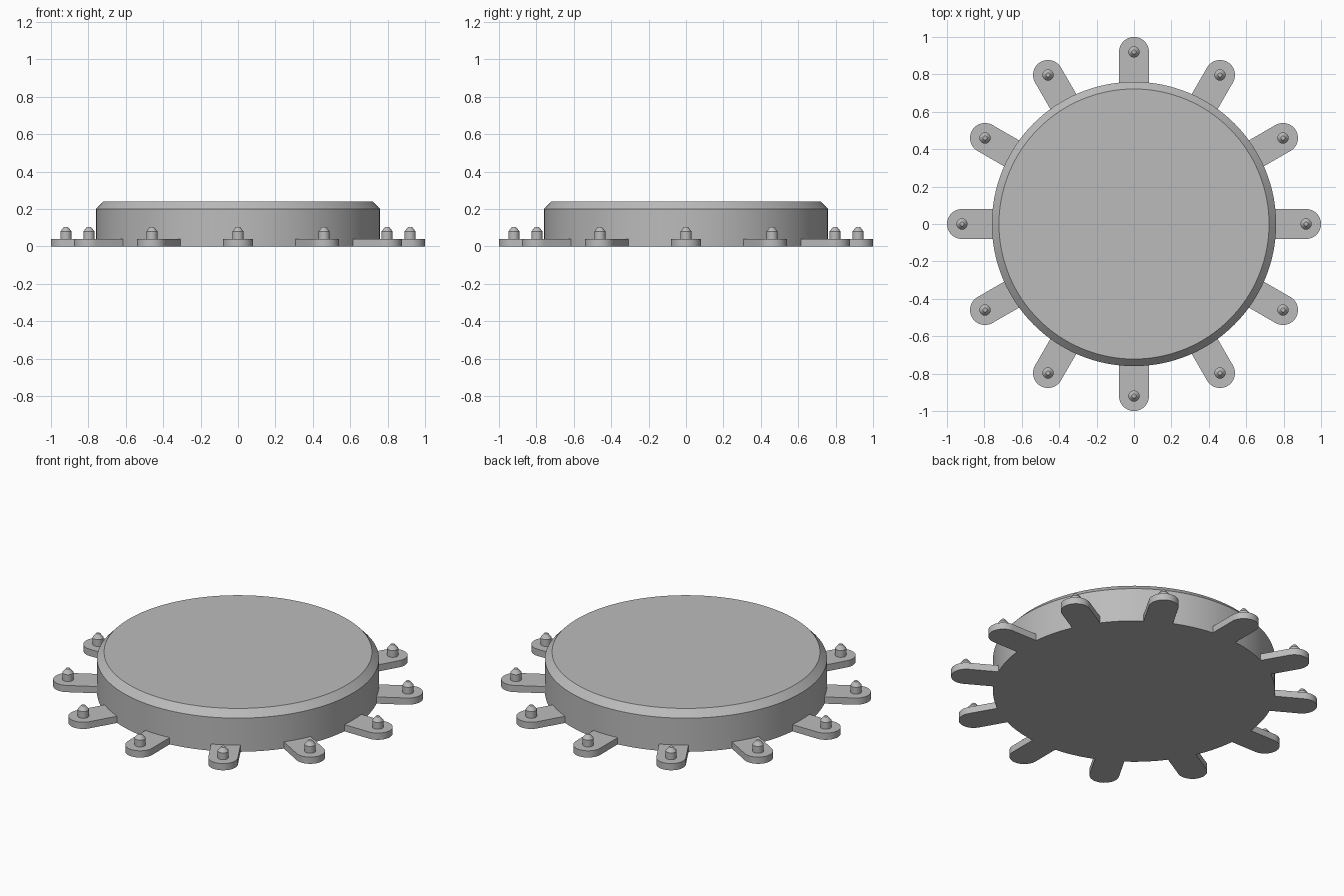
import bpy, bmesh, math
from mathutils import Matrix

if "Cube" in bpy.data.objects:
    bpy.data.objects.remove(bpy.data.objects["Cube"])

grey = bpy.data.materials.new("plain_grey")
grey.diffuse_color = (0.5, 0.5, 0.5, 1)
grey.use_nodes = True
grey.node_tree.nodes["Principled BSDF"].inputs["Base Color"].default_value = grey.diffuse_color


def finish(bm, name):
    bmesh.ops.recalc_face_normals(bm, faces=bm.faces)
    mesh = bpy.data.meshes.new(name)
    bm.to_mesh(mesh)
    bm.free()
    mesh.materials.append(grey)
    obj = bpy.data.objects.new(name, mesh)
    bpy.context.collection.objects.link(obj)
    bpy.ops.object.select_all(action='DESELECT')
    obj.select_set(True)
    bpy.context.view_layer.objects.active = obj
    bpy.ops.object.shade_smooth_by_angle(angle=math.radians(25))
    return obj


def turned(bm, profile, sides, x=0.0):
    """Stack of rings (radius, z) with capped ends, centred at x."""
    rings = []
    for r, z in profile:
        rings.append([bm.verts.new((x + r * math.cos(math.tau * i / sides),
                                    r * math.sin(math.tau * i / sides), z))
                      for i in range(sides)])
    for low, high in zip(rings, rings[1:]):
        for i in range(sides):
            j = (i + 1) % sides
            bm.faces.new((low[i], low[j], high[j], high[i]))
    bm.faces.new(rings[0][::-1])
    bm.faces.new(rings[-1])


# Round body with chamfered top edge
bm = bmesh.new()
turned(bm, [(0.76, 0), (0.76, 0.2), (0.722, 0.24)], 128)
finish(bm, "body")

# Dimensions of the tabs around the rim
HALF, CENTRE, THICK = 0.08, 0.92, 0.04
for k in range(12):
    spin = Matrix.Rotation(math.tau * k / 12, 4, 'Z')

    # Rounded tab, its inner end following the body wall
    bm = bmesh.new()
    outline = [(CENTRE + HALF * math.cos(a), HALF * math.sin(a))
               for a in (math.pi * (i / 24 - 0.5) for i in range(25))]
    reach = math.asin(HALF / 0.757)
    outline += [(0.757 * math.cos(a), 0.757 * math.sin(a))
                for a in (reach * (1 - i / 3) for i in range(7))]
    base = bm.faces.new([bm.verts.new((x, y, 0)) for x, y in outline])
    up = bmesh.ops.extrude_face_region(bm, geom=[base], use_keep_orig=True)
    top = [v for v in up["geom"] if isinstance(v, bmesh.types.BMVert)]
    bmesh.ops.translate(bm, verts=top, vec=(0, 0, THICK))
    finish(bm, f"tab_{k + 1}").matrix_world = spin

    # Pin with tapered tip
    bm = bmesh.new()
    turned(bm, [(0.03, THICK - 0.002), (0.03, 0.08), (0.011, 0.104)], 32, CENTRE)
    finish(bm, f"pin_{k + 1}").matrix_world = spin
